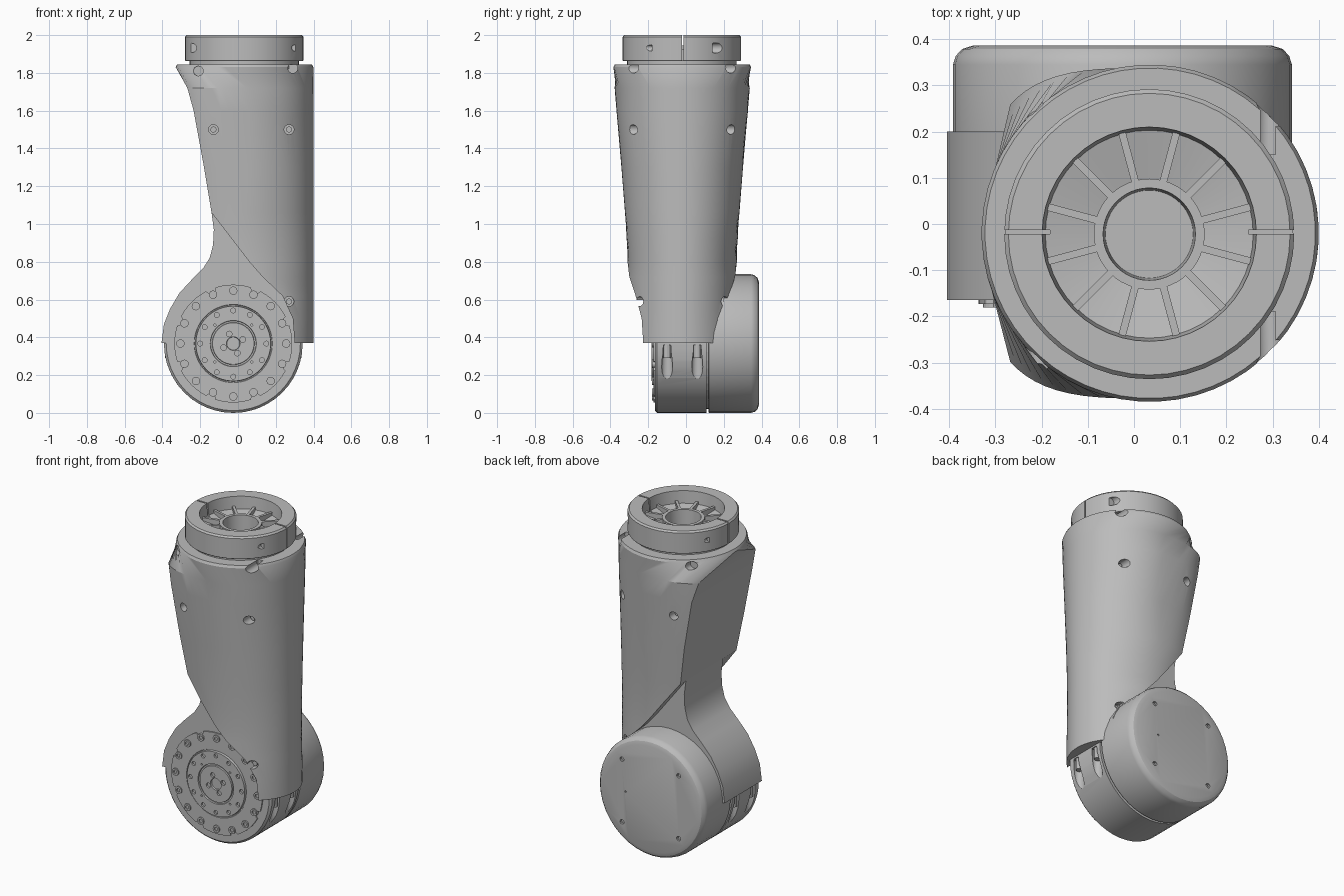
import bpy, bmesh
from math import sin, cos, pi, acos, radians
from mathutils import Vector, Matrix

if "Cube" in bpy.data.objects:
    bpy.data.objects.remove(bpy.data.objects["Cube"], do_unlink=True)

grey = bpy.data.materials.new("machined_grey")
grey.use_nodes = True
COLOUR = (0.5, 0.5, 0.5, 1)
grey.diffuse_color = COLOUR
grey.node_tree.nodes["Principled BSDF"].inputs["Base Color"].default_value = COLOUR

JOINT = Vector((-0.025, 0, 0.367))   # axis of the lower joint, along y
TOP = Vector((0.033, -0.022, 0))     # axis of the upper collar, along z
R = 0.367


def finish(name, bm):
    bmesh.ops.recalc_face_normals(bm, faces=bm.faces)
    me = bpy.data.meshes.new(name)
    bm.to_mesh(me)
    bm.free()
    me.materials.append(grey)
    ob = bpy.data.objects.new(name, me)
    bpy.context.collection.objects.link(ob)
    return ob


def activate(ob):
    bpy.ops.object.select_all(action='DESELECT')
    ob.select_set(True)
    bpy.context.view_layer.objects.active = ob


def smooth(ob):
    activate(ob)
    bpy.ops.object.shade_smooth_by_angle(angle=radians(28))


def rod(bm, a, b, r, seg=16):
    a, b = Vector(a), Vector(b)
    d = b - a
    m = Matrix.Translation((a + b) / 2) @ d.to_track_quat('Z', 'Y').to_matrix().to_4x4()
    bmesh.ops.create_cone(bm, cap_ends=True, segments=seg, radius1=r, radius2=r,
                          depth=d.length, matrix=m)


def box(bm, centre, size, spin=0):
    m = Matrix.Translation(centre) @ Matrix.Rotation(spin, 4, 'Z') @ Matrix.Diagonal((*size, 1))
    bmesh.ops.create_cube(bm, size=1, matrix=m)


def skin(bm, rows, cap=True):
    rings = [[bm.verts.new(p) for p in row] for row in rows]
    n = len(rings[0])
    for lo, hi in zip(rings, rings[1:]):
        for i in range(n):
            j = (i + 1) % n
            bm.faces.new((lo[i], lo[j], hi[j], hi[i]))
    if cap:
        bm.faces.new(rings[0])
        bm.faces.new(rings[-1])


def lathe(name, profile, origin, along_y=False, seg=48):
    """Solid of revolution from (radius, height) pairs."""
    rows = []
    for r, h in profile:
        ring = [(r * cos(2 * pi * i / seg), r * sin(2 * pi * i / seg)) for i in range(seg)]
        rows.append([origin + Vector((u, h, v) if along_y else (u, v, h)) for u, v in ring])
    bm = bmesh.new()
    skin(bm, rows)
    return finish(name, bm)


def cut(ob, bm):
    tool = finish("cutter", bm)
    tool.hide_render = True
    mod = ob.modifiers.new("cut", 'BOOLEAN')
    mod.operation, mod.solver, mod.object = 'DIFFERENCE', 'EXACT', tool
    activate(ob)
    bpy.ops.object.modifier_apply(modifier=mod.name)
    bpy.data.objects.remove(tool, do_unlink=True)


def around(radius, count, start=0):
    """Points (x, z) spaced around the lower joint."""
    for i in range(count):
        t = start + 2 * pi * i / count
        yield JOINT.x + radius * cos(t), JOINT.z + radius * sin(t)


# Arm shell: tapered tube trimmed by a flat left side
CX, A = 0.035, 0.365


def section(z, left, half, power, grow=1.0, count=56):
    u = (left - CX) / A
    c = u if u > 0 else -abs(u) ** (power / 2)
    t = min(acos(max(c, -1)), 3.1)
    pts = []
    for i in range(count):
        a = t * (2 * i / (count - 1) - 1)
        k = 2 / power if cos(a) < 0 else 1
        x = abs(cos(a)) ** k * (1 if cos(a) > 0 else -1)
        y = abs(sin(a)) ** k * (1 if sin(a) > 0 else -1)
        pts.append((CX + A * grow * x, -0.02 + half * grow * y, z))
    return pts


shell_rows = [(0.37, 0.30, 0.30, 2), (0.5, 0.29, 0.30, 2), (0.62, 0.235, 0.295, 2),
              (0.72, 0.13, 0.29, 2), (0.8, 0.06, 0.29, 2), (0.93, -0.04, 0.295, 2),
              (1.06, -0.14, 0.303, 2.2), (1.3, -0.18, 0.322, 2.8), (1.6, -0.235, 0.348, 3.2),
              (1.72, -0.268, 0.358, 3.2), (1.83, -0.33, 0.365, 2), (1.845, -0.33, 0.365, 2, 0.98)]
bm = bmesh.new()
skin(bm, [section(*row) for row in shell_rows])
shell = finish("arm_shell", bm)

# Screw pockets on the front and back of the shell
bm = bmesh.new()
for x, z, depth in ((-0.21, 1.81, 0.24), (0.29, 1.825, 0.17), (-0.13, 1.5, 0.27),
                    (0.27, 1.5, 0.2), (0.27, 0.59, 0.18)):
    for s in (-1, 1):
        rod(bm, (x, -0.02 + s * depth, z), (x, -0.02 + s * 0.5, z), 0.026)
cut(shell, bm)
smooth(shell)

# Screw heads sitting in the pockets
bm = bmesh.new()
for x, z, depth in ((-0.13, 1.5, 0.27), (0.27, 1.5, 0.2), (0.27, 0.59, 0.18)):
    for s in (-1, 1):
        rod(bm, (x, -0.02 + s * (depth - 0.01), z), (x, -0.02 + s * (depth + 0.02), z), 0.016, 12)
finish("shell_screws", bm)

# Neck: plate flowing from the tube down around the joint
edge = [(-0.405, 0.37), (-0.392, 0.47), (-0.36, 0.55), (-0.31, 0.635), (-0.245, 0.705),
        (-0.185, 0.765), (-0.15, 0.82), (-0.132, 0.89), (-0.128, 0.97), (-0.14, 1.06),
        (-0.02, 1.06), (0.1, 0.8), (0.27, 0.6), (0.32, 0.5), (0.335, 0.37)]
bm = bmesh.new()
skin(bm, [[(x, y, z) for x, z in edge] for y in (-0.165, 0.2)])
smooth(finish("joint_neck", bm))

# Joint housing with bolt slots on both sides
housing = lathe("joint_housing", [(R - 0.012, -0.165), (R, -0.153), (R, 0.108)], JOINT, True)
bm = bmesh.new()
for s in (-1, 1):
    for y in (-0.1, 0.06):
        rod(bm, (JOINT.x + s * 0.345, y, 0.18), (JOINT.x + s * 0.345, y, 0.36), 0.029)
cut(housing, bm)
smooth(housing)
bm = bmesh.new()
for s in (-1, 1):
    for y in (-0.1, 0.06):
        rod(bm, (JOINT.x + s * 0.342, y, 0.29), (JOINT.x + s * 0.342, y, 0.37), 0.02, 12)
smooth(finish("housing_bolts", bm))
lathe("joint_gap", [(R - 0.02, 0.1), (R - 0.02, 0.13)], JOINT, True)

# Rear cover with a rounded rim and small screw holes
cover = lathe("rear_cover", [(R - 0.005, 0.118), (R, 0.123), (R, 0.345), (R - 0.006, 0.364),
                             (R - 0.02, 0.379), (R - 0.042, 0.386)], JOINT, True, 40)
bm = bmesh.new()
for x, z in around(0.275, 4, pi / 4):
    rod(bm, (x, 0.37, z), (x, 0.42, z), 0.014, 10)
rod(bm, (JOINT.x + 0.17, 0.37, JOINT.z), (JOINT.x + 0.17, 0.42, JOINT.z), 0.006, 8)
cut(cover, bm)
smooth(cover)

# Front flange: notched outer ring, raised disc, grooves and hub
flange = lathe("front_flange", [(0.312, -0.16), (0.312, -0.173), (0.207, -0.173), (0.205, -0.168),
                                (0.2, -0.168), (0.198, -0.182), (0.122, -0.182), (0.12, -0.174),
                                (0.112, -0.174), (0.11, -0.182), (0.036, -0.182), (0.034, -0.172)],
               JOINT, True, 64)
bm = bmesh.new()
for radius, count, start, r in ((0.175, 12, 0, 0.013), (0.055, 4, 0.4, 0.015),
                                (0.138, 4, pi / 4, 0.006)):
    for x, z in around(radius, count, start):
        rod(bm, (x, -0.17, z), (x, -0.2, z), r, 12)
for x, z in around(0.318, 8, pi / 8):
    rod(bm, (x, -0.155, z), (x, -0.2, z), 0.028, 12)
cut(flange, bm)
smooth(flange)

# Flange bolts with hollow heads
bm = bmesh.new()
for x, z in around(0.28, 16, pi / 2):
    rod(bm, (x, -0.16, z), (x, -0.181, z), 0.022)
bolts = finish("flange_bolts", bm)
bm = bmesh.new()
for x, z in around(0.28, 16, pi / 2):
    rod(bm, (x, -0.174, z), (x, -0.2, z), 0.012, 6)
cut(bolts, bm)

# Upper collar: split clamp ring around a ribbed dish
collar = lathe("upper_collar", [(0.29, 1.82), (0.29, 1.862), (0.31, 1.862), (0.314, 1.868),
                                (0.314, 1.99), (0.305, 2.0), (0.232, 2.0), (0.225, 1.925),
                                (0.12, 1.9), (0.12, 1.945), (0.1, 1.945), (0.095, 1.85)], TOP)
bm = bmesh.new()
for s in (-1, 1):
    box(bm, TOP + Vector((s * 0.29, 0.005, 1.94)), (0.15, 0.009, 0.15))
for x, y0, y1, r in ((0.29, 0.14, 0.4, 0.027), (0.3, -0.18, -0.4, 0.016),
                     (-0.245, -0.16, -0.4, 0.025), (-0.245, 0.12, 0.4, 0.016)):
    rod(bm, (x, y0, 1.932), (x, y1, 1.932), r)
cut(collar, bm)
smooth(collar)

# Ribs of the dish
bm = bmesh.new()
for i in range(12):
    a = radians(15 + 30 * i)
    box(bm, TOP + Vector((0.17 * cos(a), 0.17 * sin(a), 1.922)), (0.115, 0.016, 0.04), a)
finish("collar_ribs", bm)
